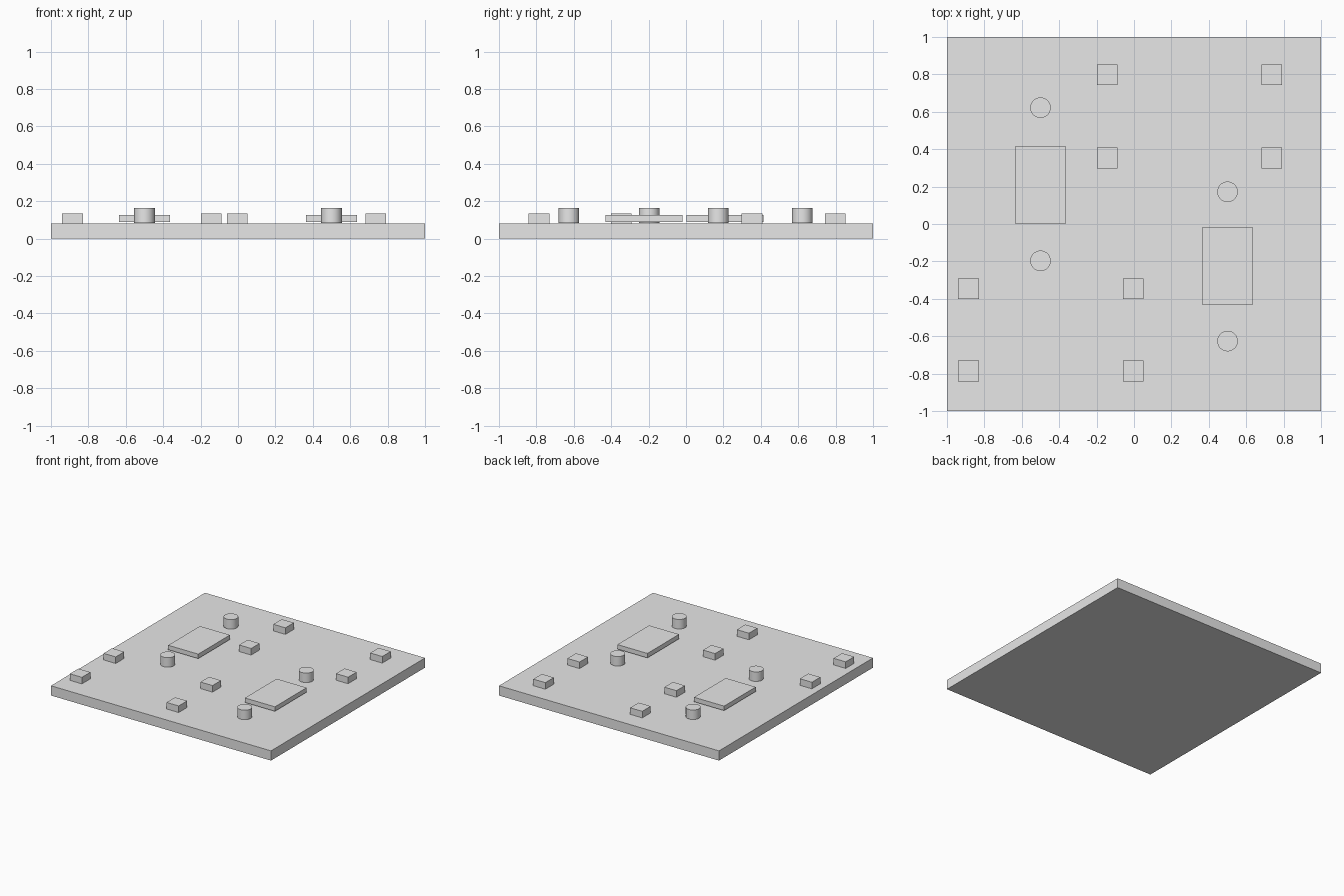
import bpy
import math

cube = bpy.data.objects.get("Cube")
if cube:
    bpy.data.objects.remove(cube, do_unlink=True)

grey = bpy.data.materials.new("plain_grey")
grey.use_nodes = True
grey.diffuse_color = (0.8, 0.8, 0.8, 1)
grey.node_tree.nodes["Principled BSDF"].inputs["Base Color"].default_value = (0.8, 0.8, 0.8, 1)


def box(name, x, y, bottom, top, width, depth):
    """Upright box centred at x, y between two heights."""
    bpy.ops.mesh.primitive_cube_add(size=1, location=(x, y, (bottom + top) / 2))
    ob = bpy.context.object
    ob.name = name
    ob.scale = (width, depth, top - bottom)
    bpy.ops.object.transform_apply(location=False, rotation=False, scale=True)
    ob.data.materials.append(grey)


def post(name, x, y, bottom, top, radius):
    """Smooth round post with sharp rims."""
    bpy.ops.mesh.primitive_cylinder_add(vertices=32, radius=radius, depth=top - bottom,
                                        location=(x, y, (bottom + top) / 2))
    ob = bpy.context.object
    ob.name = name
    bpy.ops.object.shade_smooth_by_angle(angle=math.radians(30))
    ob.data.materials.append(grey)


# Square base slab
box("base_slab", 0, 0, 0, 0.08, 2, 2)

# Two low table tops, held just above the slab
box("back_right_table", -0.5, 0.209, 0.09, 0.127, 0.273, 0.412)
box("front_left_table", 0.5, -0.224, 0.09, 0.127, 0.273, 0.412)

# Round posts at both ends of each table
for side, x, ends in (("right", -0.5, (0.622, -0.197)), ("left", 0.5, (0.172, -0.626))):
    for end, y in zip(("back", "front"), ends):
        post(f"{side}_{end}_round_post", x, y, 0.085, 0.163, 0.055)

# Square blocks, four in each group
for group, xs, ys in (("back", (-0.144, 0.737), (0.797, 0.353)),
                      ("front", (-0.885, -0.005), (-0.347, -0.786))):
    for side, x in zip(("right", "left"), xs):
        for row, y in zip(("rear", "near"), ys):
            box(f"{group}_{side}_{row}_block", x, y, 0.08, 0.134, 0.11, 0.11)
